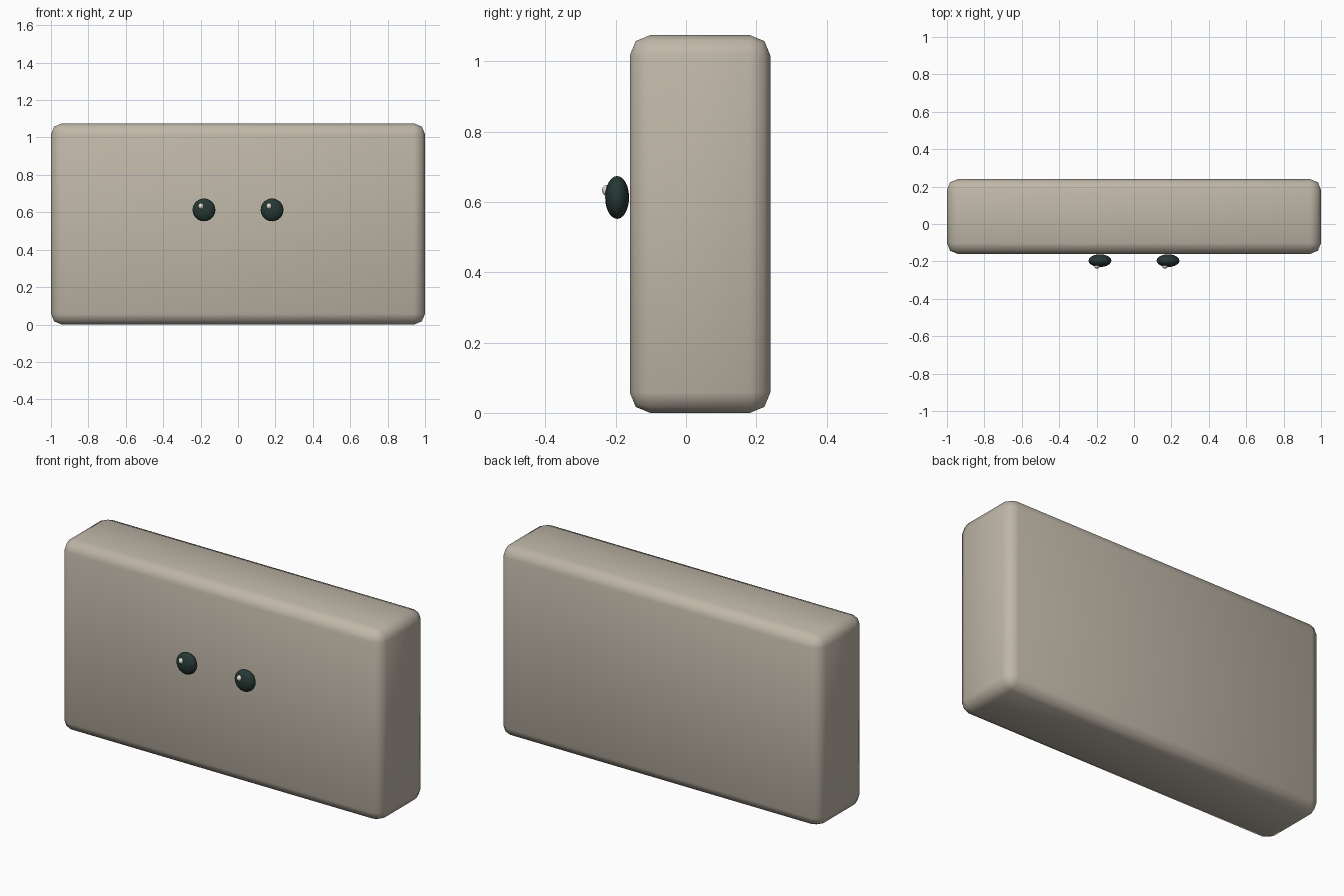
import bpy

if "Cube" in bpy.data.objects:
    bpy.data.objects.remove(bpy.data.objects["Cube"])


def material(name, rgb):
    m = bpy.data.materials.new(name)
    m.diffuse_color = (*rgb, 1)
    m.use_nodes = True
    m.node_tree.nodes["Principled BSDF"].inputs["Base Color"].default_value = m.diffuse_color
    return m


def ball(name, loc, radii, mat, segments, rings):
    bpy.ops.mesh.primitive_uv_sphere_add(segments=segments, ring_count=rings, radius=1, location=loc)
    o = bpy.context.object
    o.name = name
    o.scale = radii
    bpy.ops.object.transform_apply(location=False, rotation=False, scale=True)
    bpy.ops.object.shade_smooth()
    o.data.materials.append(mat)


stone = material("warm_stone", (0.52, 0.47, 0.39))
dark = material("dark_green", (0.02, 0.04, 0.035))
pale = material("pale_glint", (0.75, 0.72, 0.65))

# Body: upright slab with rounded edges
bpy.ops.mesh.primitive_cube_add(size=1, location=(0, 0.04, 0.5375))
body = bpy.context.object
body.name = "body"
body.scale = (2, 0.4, 1.075)
bpy.ops.object.transform_apply(location=False, rotation=False, scale=True)
bevel = body.modifiers.new("rounded_edges", 'BEVEL')
bevel.width = 0.058
bevel.segments = 2
bpy.ops.object.shade_smooth()
body.data.materials.append(stone)

# Eyes with a small glint toward the upper left
for side, x in (("left", -0.182), ("right", 0.182)):
    ball(side + "_eye", (x, -0.196, 0.613), (0.061, 0.034, 0.061), dark, 20, 12)
    ball(side + "_eye_glint", (x - 0.016, -0.224, 0.633), (0.015, 0.015, 0.016), pale, 12, 8)
